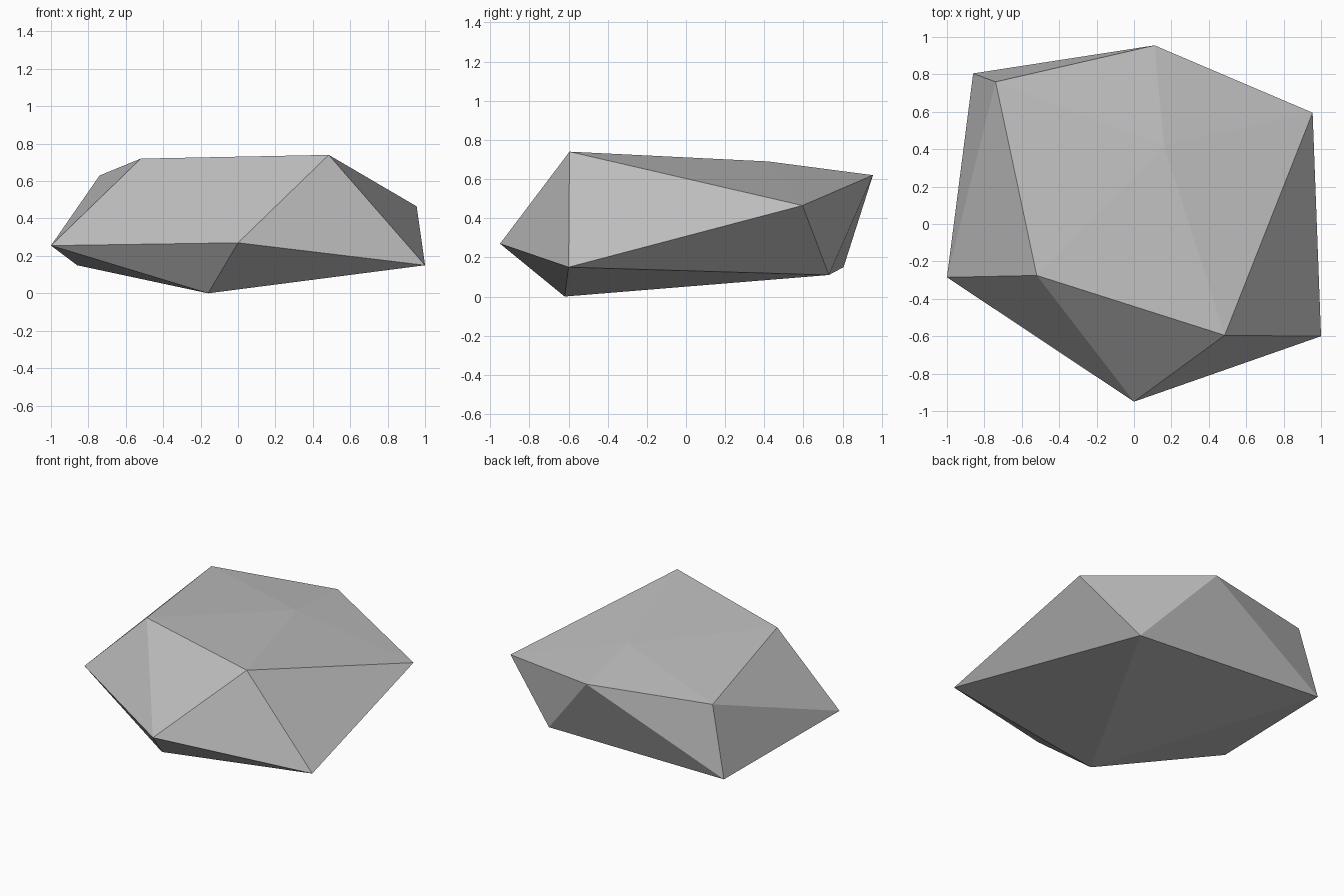
import bpy
import bmesh

cube = bpy.data.objects.get("Cube")
if cube:
    bpy.data.objects.remove(cube, do_unlink=True)

# Stone colour
stone = bpy.data.materials.new("stone grey")
stone.use_nodes = True
grey = (0.52, 0.52, 0.52, 1)
stone.diffuse_color = grey
stone.node_tree.nodes["Principled BSDF"].inputs["Base Color"].default_value = grey

# Corner points of the boulder
crown = [(-0.52, -0.275, 0.72), (0.485, -0.595, 0.74), (0.16, 0.42, 0.69),
         (-0.74, 0.76, 0.63), (0.11, 0.955, 0.62), (0.955, 0.595, 0.465)]
base = [(-1, -0.285, 0.255), (0, -0.95, 0.27), (1, -0.6, 0.15),
        (-0.86, 0.805, 0.15), (0.56, 0.73, 0.11), (-0.16, -0.62, 0)]

# Wrap the corners in a faceted convex shell
bm = bmesh.new()
for corner in crown + base:
    bm.verts.new(corner)
bmesh.ops.convex_hull(bm, input=bm.verts[:])
bmesh.ops.recalc_face_normals(bm, faces=bm.faces[:])

mesh = bpy.data.meshes.new("boulder")
bm.to_mesh(mesh)
bm.free()
mesh.materials.append(stone)
mesh.shade_flat()
boulder = bpy.data.objects.new("boulder", mesh)
bpy.context.collection.objects.link(boulder)
